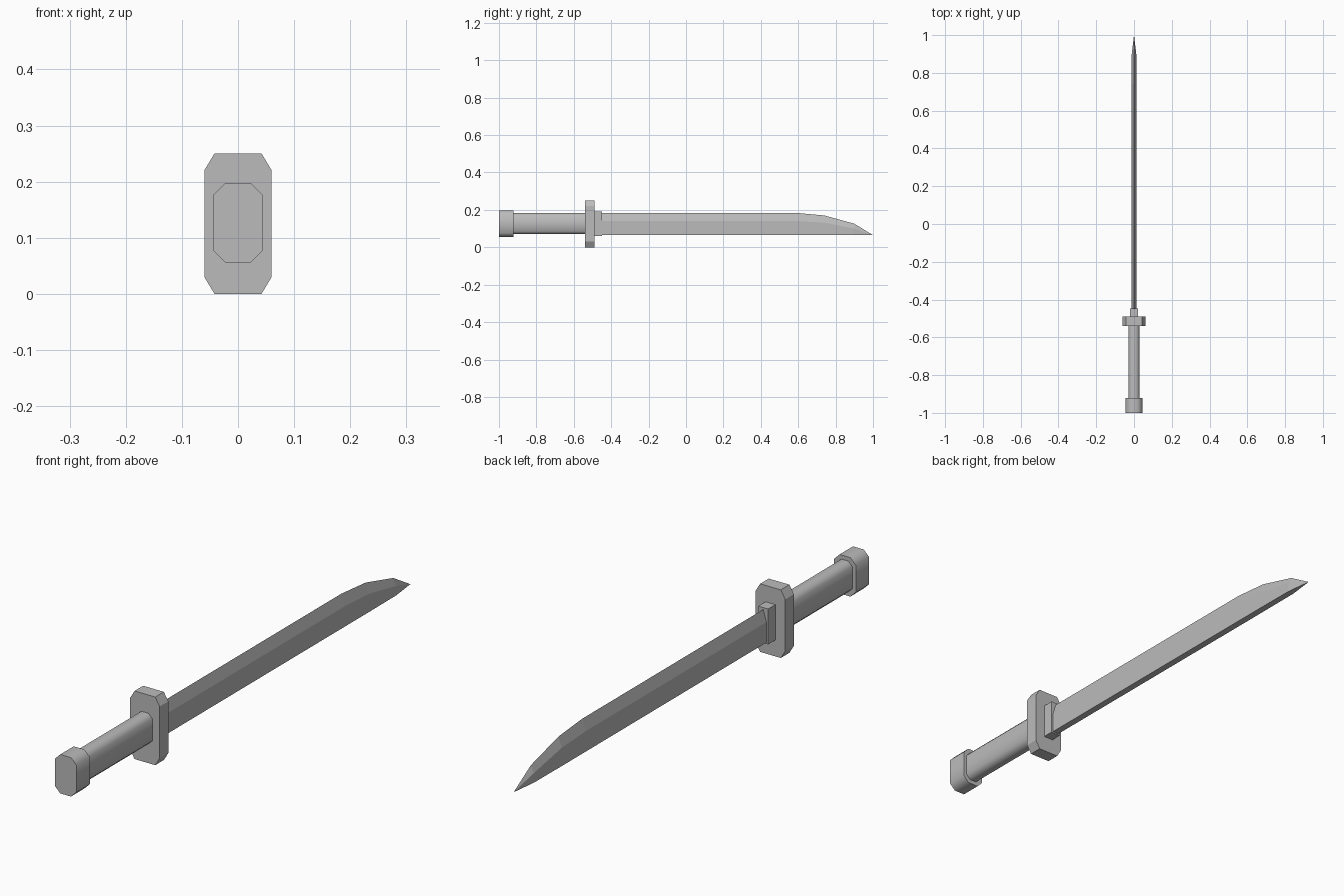
import bpy, bmesh, math

cube = bpy.data.objects.get("Cube")
if cube:
    bpy.data.objects.remove(cube, do_unlink=True)

# One plain grey for the whole sword
grey = bpy.data.materials.new("plain grey")
grey.use_nodes = True
grey.diffuse_color = (0.5, 0.5, 0.5, 1)
grey.node_tree.nodes["Principled BSDF"].inputs["Base Color"].default_value = (0.5, 0.5, 0.5, 1)


def loft(name, sections, smooth_angle=None):
    """Skin closed sections of equal point count and cap both ends."""
    bm = bmesh.new()
    rings = [[bm.verts.new(p) for p in s] for s in sections]
    n = len(rings[0])
    for a, b in zip(rings, rings[1:]):
        for i in range(n):
            j = (i + 1) % n
            bm.faces.new((a[i], a[j], b[j], b[i]))
    bm.faces.new(rings[0])
    bm.faces.new(rings[-1][::-1])
    bmesh.ops.remove_doubles(bm, verts=bm.verts, dist=0.0001)
    bmesh.ops.recalc_face_normals(bm, faces=bm.faces)
    mesh = bpy.data.meshes.new(name)
    bm.to_mesh(mesh)
    bm.free()
    mesh.materials.append(grey)
    obj = bpy.data.objects.new(name, mesh)
    bpy.context.collection.objects.link(obj)
    if smooth_angle:
        bpy.ops.object.select_all(action="DESELECT")
        obj.select_set(True)
        bpy.context.view_layer.objects.active = obj
        bpy.ops.object.shade_smooth_by_angle(angle=math.radians(smooth_angle))
    return obj


def octagon(y, w, low, high, cx, cz):
    """Rectangle with cut corners in the xz plane."""
    right = [(w - cx, low), (w, low + cz), (w, high - cz), (w - cx, high)]
    left = [(-x, z) for x, z in reversed(right)]
    return [(x, y, z) for x, z in right + left]


def prism(name, y0, y1, *shape, smooth=None):
    return loft(name, [octagon(y, *shape) for y in (y0, y1)], smooth)


# Grip, pommel and guard
prism("handle", -0.93, -0.53, 0.03, 0.07, 0.183, 0.016, 0.016, smooth=50)
prism("pommel", -1.0, -0.922, 0.044, 0.055, 0.198, 0.022, 0.022, smooth=50)
prism("guard", -0.54, -0.49, 0.06, 0.0, 0.25, 0.018, 0.03)

# Blade collar: a plain block
collar = [(0.02, 0.06), (0.02, 0.19), (-0.02, 0.19), (-0.02, 0.06)]
loft("blade_collar", [[(x, y, z) for x, z in collar] for y in (-0.5, -0.448)])

# Blade: flat back below, bevelled to a thin edge above, closing to a point
BACK = 0.065


def blade_section(y, w, ridge, edge):
    return [(-w, y, BACK), (w, y, BACK), (w, y, ridge), (0, y, edge), (-w, y, ridge)]


stations = [(-0.5, 0.013, 0.14, 0.183), (0.6, 0.013, 0.14, 0.183),
            (0.74, 0.013, 0.132, 0.17), (0.9, 0.012, 0.1, 0.126)]
sections = [blade_section(*s) for s in stations]
sections.append([(0, 1.0, BACK)] * 5)


def build_blade():
    bm = bmesh.new()
    rings = [[bm.verts.new(p) for p in s] for s in sections[:-1]]
    tip = bm.verts.new(sections[-1][0])
    for a, b in zip(rings, rings[1:] + [[tip] * 5]):
        for i in range(5):
            j = (i + 1) % 5
            corners = (a[i], a[j], b[j], b[i])
            bm.faces.new(tuple(dict.fromkeys(corners)))
    bm.faces.new(rings[0])
    bmesh.ops.recalc_face_normals(bm, faces=bm.faces)
    mesh = bpy.data.meshes.new("blade")
    bm.to_mesh(mesh)
    bm.free()
    mesh.materials.append(grey)
    bpy.context.collection.objects.link(bpy.data.objects.new("blade", mesh))


build_blade()
